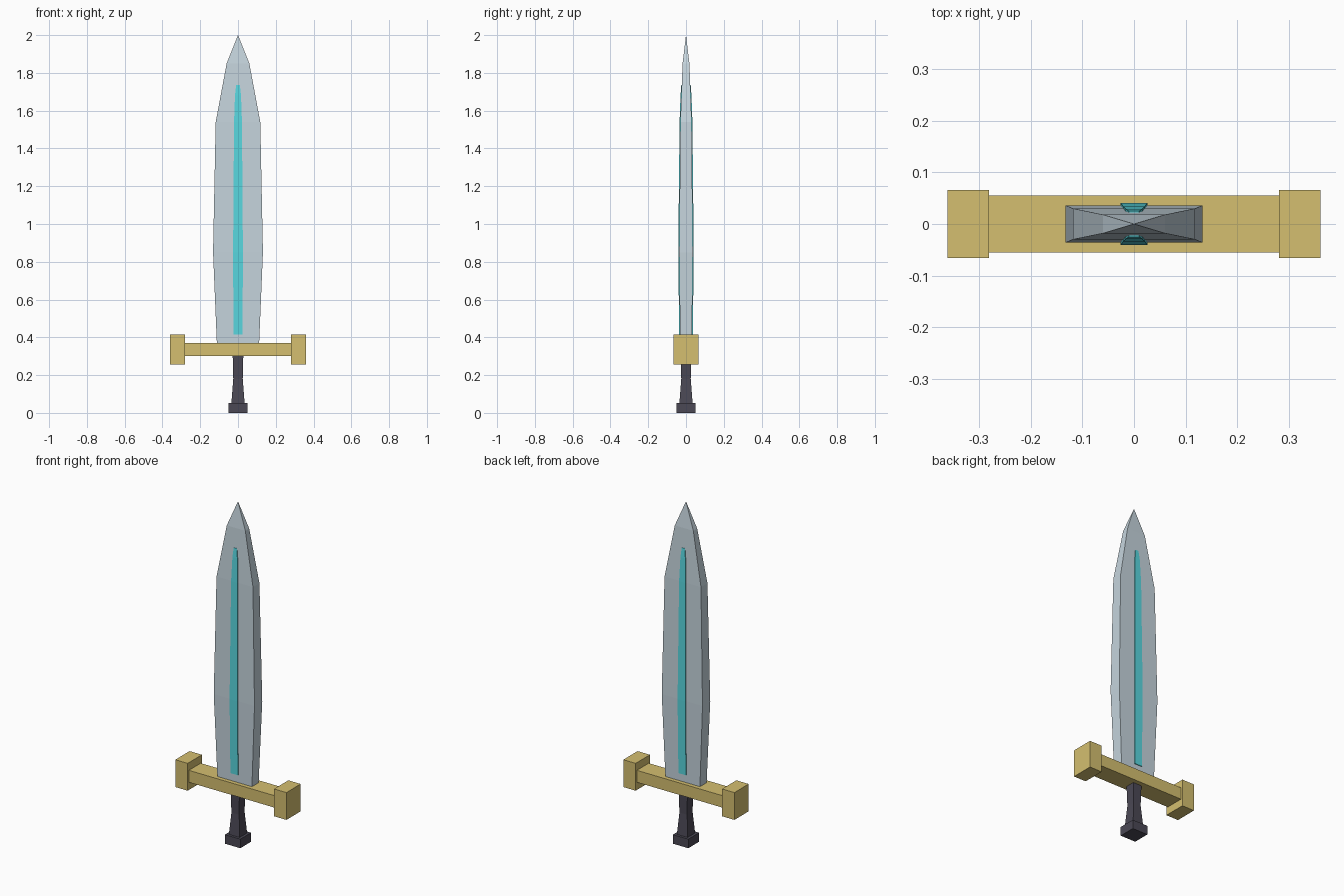
import bpy, bmesh

if "Cube" in bpy.data.objects:
    bpy.data.objects.remove(bpy.data.objects["Cube"])


def material(name, color):
    m = bpy.data.materials.new(name)
    m.diffuse_color = color
    m.use_nodes = True
    m.node_tree.nodes["Principled BSDF"].inputs["Base Color"].default_value = m.diffuse_color
    return m


STEEL = material("steel", (0.56, 0.66, 0.72, 1))
GLOW = material("glow", (0.10, 0.68, 0.74, 1))
GOLD = material("gold", (0.66, 0.52, 0.16, 1))
DARK = material("dark_grip", (0.07, 0.065, 0.09, 1))


def loft(name, sections, mat, tip=None, mirror=None):
    """Stack rectangular sections (z, x0, x1, y0, y1); optionally end in a point."""
    bm = bmesh.new()
    rings = [[bm.verts.new(p) for p in ((x0, y0, z), (x1, y0, z), (x1, y1, z), (x0, y1, z))]
             for z, x0, x1, y0, y1 in sections]
    bm.faces.new(rings[0][::-1])
    for a, b in zip(rings, rings[1:]):
        for i in range(4):
            j = (i + 1) % 4
            bm.faces.new((a[i], a[j], b[j], b[i]))
    if tip is None:
        bm.faces.new(rings[-1])
    else:
        apex = bm.verts.new((0, 0, tip))
        for i in range(4):
            bm.faces.new((rings[-1][i], rings[-1][(i + 1) % 4], apex))
    bmesh.ops.recalc_face_normals(bm, faces=bm.faces[:])
    mesh = bpy.data.meshes.new(name)
    bm.to_mesh(mesh)
    bm.free()
    mesh.materials.append(mat)
    ob = bpy.data.objects.new(name, mesh)
    bpy.context.collection.objects.link(ob)
    if mirror:
        mod = ob.modifiers.new("mirror", 'MIRROR')
        mod.use_axis = [axis == mirror for axis in "xyz"]
        mod.use_mirror_merge = False
    return ob


def centred(profile):
    return [(z, -hx, hx, -hy, hy) for z, hx, hy in profile]


# Blade: flat-sided, swelling slightly and then tapering to a point
loft("blade", centred([(0.37, 0.112, 0.031), (0.85, 0.132, 0.036),
                       (1.54, 0.118, 0.030), (1.85, 0.060, 0.018)]), STEEL, tip=2.0)

# Glowing inlay standing just proud of both blade faces
inlay = [(0.415, 0.024, 0.036), (0.85, 0.026, 0.041), (1.54, 0.021, 0.034),
         (1.68, 0.016, 0.029), (1.735, 0.010, 0.025)]
loft("blade_inlay", [(z, -hx, hx, -y, -y + 0.012) for z, hx, y in inlay], GLOW, mirror="y")

# Crossguard bar with a block at each end
loft("guard_bar", centred([(0.30, 0.28, 0.055), (0.37, 0.28, 0.055)]), GOLD)
loft("guard_ends", [(z, 0.28, 0.36, -0.066, 0.066) for z in (0.255, 0.415)], GOLD, mirror="x")

# Waisted square grip and pommel
loft("grip", centred([(0.05, 0.035, 0.035), (0.18, 0.025, 0.025), (0.30, 0.028, 0.028)]), DARK)
loft("pommel", centred([(0.0, 0.05, 0.05), (0.053, 0.05, 0.05)]), DARK)
